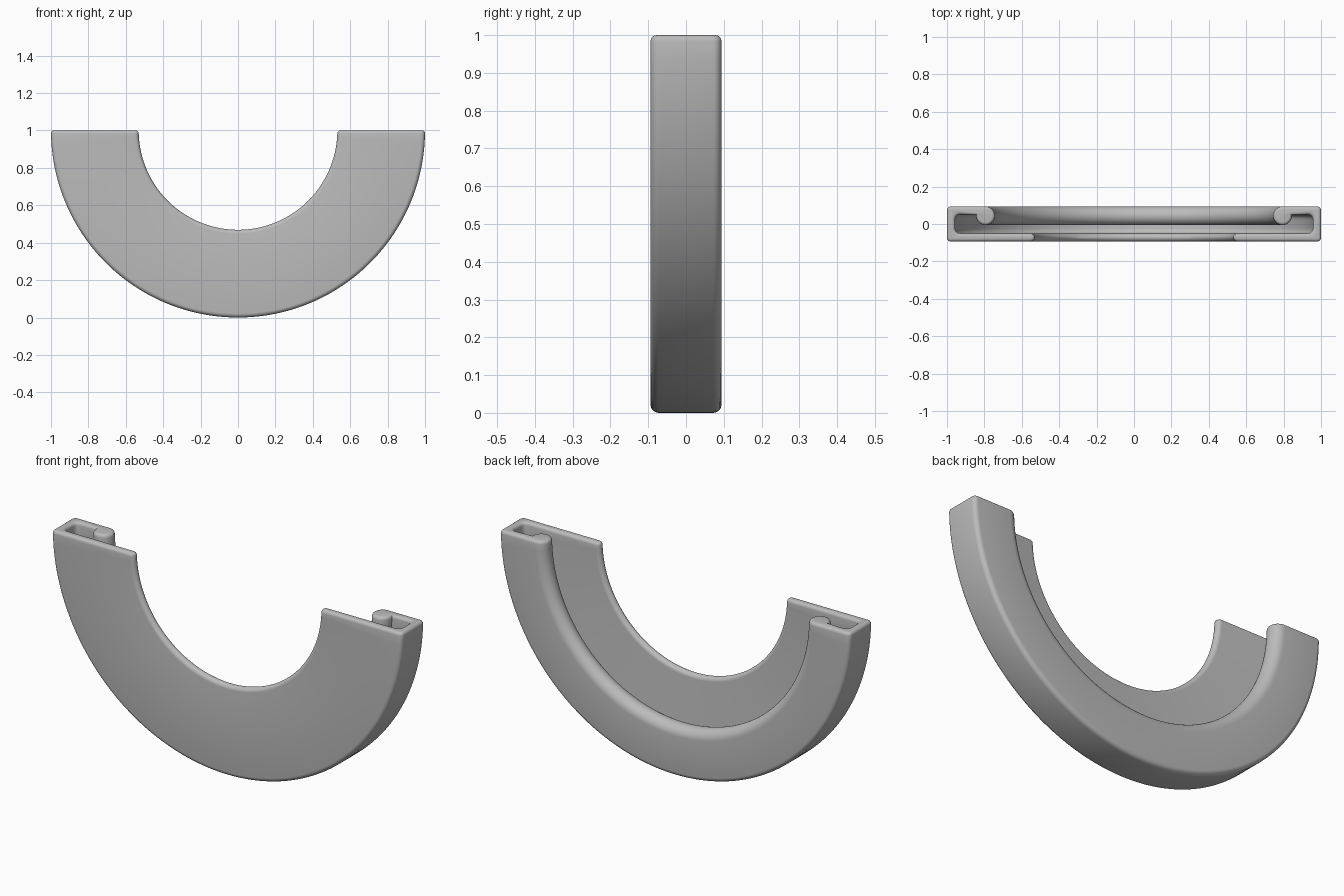
import bpy, bmesh
from math import sin, cos, pi, radians
from mathutils import Vector

if "Cube" in bpy.data.objects:
    bpy.data.objects.remove(bpy.data.objects["Cube"])

HALF = 0.094        # half depth of the channel
WALL = 0.044        # sheet thickness
LIP = 0.53          # inner radius of the front plate
BEAD_R, BEAD = 0.794, 0.05   # bead position and radius
EDGE = 0.016        # rounding of the end faces
STEPS = 96          # steps around the half circle


def arc(cx, cy, radius, start, end, n):
    """Points on an arc, angles in degrees."""
    return [Vector((cx + radius * cos(radians(start + (end - start) * i / n)),
                    cy + radius * sin(radians(start + (end - start) * i / n))))
            for i in range(n + 1)]


def channel_profile():
    """Counter-clockwise section: x is the radius, y is the depth."""
    c, inner = 0.022, 0.025
    pts = arc(LIP + c, -HALF + c, c - 0.001, 180, 270, 5)
    pts += arc(1 - c, -HALF + c, c, 270, 360, 5)
    pts += arc(1 - c, HALF - c, c, 0, 90, 5)
    pts += arc(BEAD_R, HALF - BEAD, BEAD, 90, 365, 22)
    pts += arc(1 - WALL - inner, HALF - WALL - inner, inner, 90, 0, 5)
    pts += arc(1 - WALL - inner, -HALF + WALL + inner, inner, 0, -90, 5)
    pts += arc(LIP + c, -HALF + WALL - c, c - 0.001, 90, 180, 5)
    return pts


def inset(pts, d):
    """Move each point inward along the averaged normal."""
    out = []
    for i, p in enumerate(pts):
        a = (p - pts[i - 1]).normalized()
        b = (pts[(i + 1) % len(pts)] - p).normalized()
        t = (a + b).normalized()
        out.append(p + Vector((-t.y, t.x)) * d)
    return out


def sweep(name, profile, material):
    bm = bmesh.new()
    rings = []

    def ring(pts, angle, drop=0):
        rings.append([bm.verts.new((p.x * cos(angle), p.y,
                                    1 - p.x * sin(angle) - drop)) for p in pts])

    # rounded start, half-circle sweep, rounded finish
    rounding = [(EDGE * (1 - cos(a)), EDGE * (1 - sin(a)))
                for a in (pi / 2 * k / 4 for k in range(4, -1, -1))]
    for d, drop in rounding:
        ring(inset(profile, d), 0, drop)
    for i in range(2, STEPS - 1):
        ring(profile, pi * i / STEPS)
    for d, drop in reversed(rounding):
        ring(inset(profile, d), pi, drop)

    n = len(profile)
    for r, s in zip(rings, rings[1:]):
        for i in range(n):
            j = (i + 1) % n
            bm.faces.new((r[i], r[j], s[j], s[i]))
    bm.faces.new(rings[0])
    bm.faces.new(rings[-1])
    bmesh.ops.recalc_face_normals(bm, faces=bm.faces)
    mesh = bpy.data.meshes.new(name)
    bm.to_mesh(mesh)
    bm.free()
    mesh.materials.append(material)
    obj = bpy.data.objects.new(name, mesh)
    bpy.context.collection.objects.link(obj)
    bpy.ops.object.select_all(action='DESELECT')
    obj.select_set(True)
    bpy.context.view_layer.objects.active = obj
    bpy.ops.object.shade_smooth_by_angle(angle=radians(35))
    return obj


# plain grey finish
grey = bpy.data.materials.new("plain grey")
grey.use_nodes = True
colour = (0.5, 0.5, 0.5, 1)
grey.diffuse_color = colour
grey.node_tree.nodes["Principled BSDF"].inputs["Base Color"].default_value = colour

# half-round channel with a rolled rear lip
sweep("half_round_channel", channel_profile(), grey)
